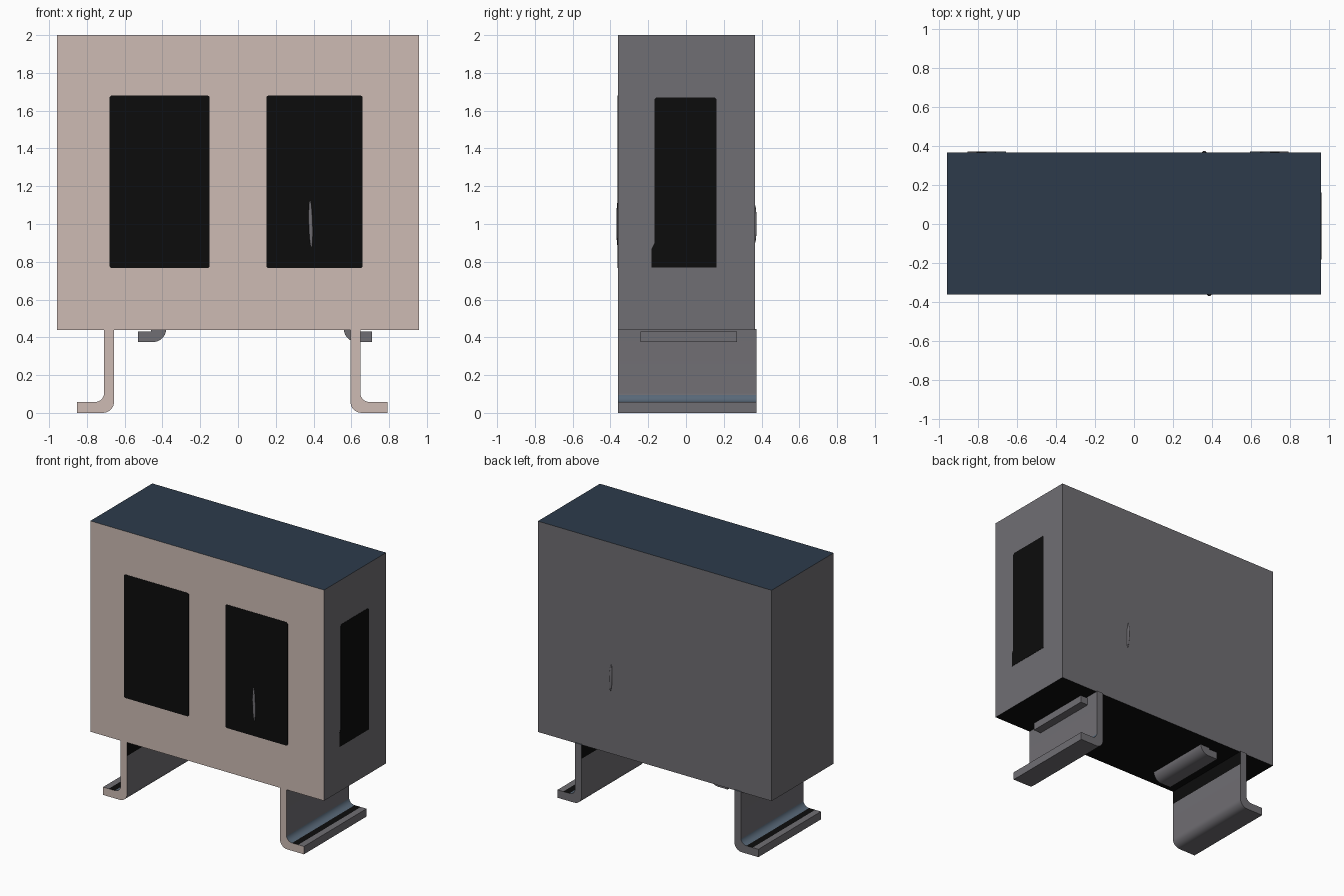
import bpy, bmesh, math
from mathutils import Matrix

if "Cube" in bpy.data.objects:
    bpy.data.objects.remove(bpy.data.objects["Cube"])

def material(name, r, g, b):
    lin = lambda c: ((c / 255 + 0.055) / 1.055) ** 2.4 if c > 10 else c / 255 / 12.92
    m = bpy.data.materials.new(name)
    m.diffuse_color = (lin(r), lin(g), lin(b), 1)
    m.use_nodes = True
    m.node_tree.nodes["Principled BSDF"].inputs["Base Color"].default_value = m.diffuse_color
    return m

MATS = [material("warm grey", 112, 110, 115), material("beige", 205, 187, 180),
        material("navy", 45, 59, 75), material("black", 12, 12, 12),
        material("steel blue", 88, 104, 120)]
GREY, BEIGE, NAVY, BLACK, STEEL = range(5)

def finish(name, bm, rule, smooth=True):
    bmesh.ops.recalc_face_normals(bm, faces=bm.faces)
    for f in bm.faces:
        f.material_index = rule(f.calc_center_median(), f.normal)
    me = bpy.data.meshes.new(name)
    bm.to_mesh(me)
    bm.free()
    for m in MATS:
        me.materials.append(m)
    ob = bpy.data.objects.new(name, me)
    bpy.context.collection.objects.link(ob)
    if smooth:
        bpy.ops.object.select_all(action='DESELECT')
        ob.select_set(True)
        bpy.context.view_layer.objects.active = ob
        bpy.ops.object.shade_smooth_by_angle(angle=math.radians(35))
    return ob

def extrude(name, points, vec, rule):
    """Extrude a closed 3D outline along vec."""
    bm = bmesh.new()
    n = len(points)
    a = [bm.verts.new(p) for p in points]
    b = [bm.verts.new([p[i] + vec[i] for i in range(3)]) for p in points]
    bm.faces.new(a)
    bm.faces.new(b)
    for i in range(n):
        j = (i + 1) % n
        bm.faces.new((a[i], a[j], b[j], b[i]))
    return finish(name, bm, rule)

def arc(cx, cz, r, a0, a1, n=8):
    return [(cx + r * math.cos(math.radians(a0 + (a1 - a0) * i / n)),
             cz + r * math.sin(math.radians(a0 + (a1 - a0) * i / n))) for i in range(n + 1)]

# Cabinet body, coloured by face direction
def body_rule(c, n):
    if n.y < -0.5: return BEIGE
    if n.z > 0.5: return NAVY
    if n.z < -0.5: return BLACK
    return GREY

Y0, Y1 = -0.36, 0.365
extrude("cabinet", [(-0.957, Y0, 0.44), (0.957, Y0, 0.44), (0.957, Y0, 2), (-0.957, Y0, 2)],
        (0, Y1 - Y0, 0), body_rule)

# Window plates with slightly rounded corners
def rounded(a0, a1, z0, z1, r=0.012):
    return (arc(a1 - r, z1 - r, r, 0, 90, 3) + arc(a0 + r, z1 - r, r, 90, 180, 3) +
            arc(a0 + r, z0 + r, r, 180, 270, 3) + arc(a1 - r, z0 + r, r, 270, 360, 3))

black = lambda c, n: BLACK
for name, x0, x1 in (("front_window_left", -0.68, -0.15), ("front_window_right", 0.15, 0.66)):
    extrude(name, [(x, Y0 - 0.002, z) for x, z in rounded(x0, x1, 0.767, 1.68)], (0, 0.004, 0), black)
side = [(0.162, 0.77), (0.162, 1.66), (0.152, 1.67), (-0.156, 1.67), (-0.166, 1.66),
        (-0.166, 0.9), (-0.182, 0.87), (-0.182, 0.77)]
extrude("side_window", [(0.955, y, z) for y, z in side], (0.004, 0, 0), black)

# Bent sheet legs with outward feet
leg = ([(0, 0.445), (0, 0.34)] + arc(0.06, 0.06, 0.06, 180, 270) +
       [(0.197, 0), (0.197, 0.058), (0.15, 0.058)] +
       arc(0.1, 0.105, 0.047, 270, 180) + [(0.053, 0.445)])
for name, s, x0 in (("left_leg", -1, -0.656), ("right_leg", 1, 0.595)):
    def leg_rule(c, n, s=s, x0=x0):
        u = (c.x - x0) * s
        if n.y < -0.5: return BEIGE
        if n.y > 0.5: return GREY
        if n.z > 0.15 and u < 0.1: return STEEL
        if n.z > 0.9 and u < 0.15: return BLACK
        if u < 0.01 and c.z > 0.34: return BLACK
        return GREY
    extrude(name, [(x0 + s * u, Y0, z) for u, z in leg], (0, 0.372 - Y0, 0), leg_rule)

# Curved tabs under the floor, mirrored about the offset centre
tab = ([(-0.53, 0.375), (-0.45, 0.375)] + arc(-0.45, 0.445, 0.07, -80, 0, 6) +
       [(-0.458, 0.445), (-0.462, 0.43), (-0.53, 0.43)])
grey = lambda c, n: GREY
extrude("left_tab", [(x, -0.24, z) for x, z in tab], (0, 0.51, 0), grey)
extrude("right_tab", [(0.18 - x, -0.24, z) for x, z in tab], (0, 0.51, 0), grey)

# Slim door pulls front and back
for name, x, y, h in (("front_handle", 0.385, Y0, 0.125), ("back_handle", 0.36, Y1, 0.1)):
    bm = bmesh.new()
    bmesh.ops.create_uvsphere(bm, u_segments=16, v_segments=12, radius=1)
    bm.transform(Matrix.Translation((x, y, 1.0)) @ Matrix.Rotation(-0.03, 4, 'Y') @
                 Matrix.Diagonal((0.011, 0.009, h, 1)))
    finish(name, bm, grey)
